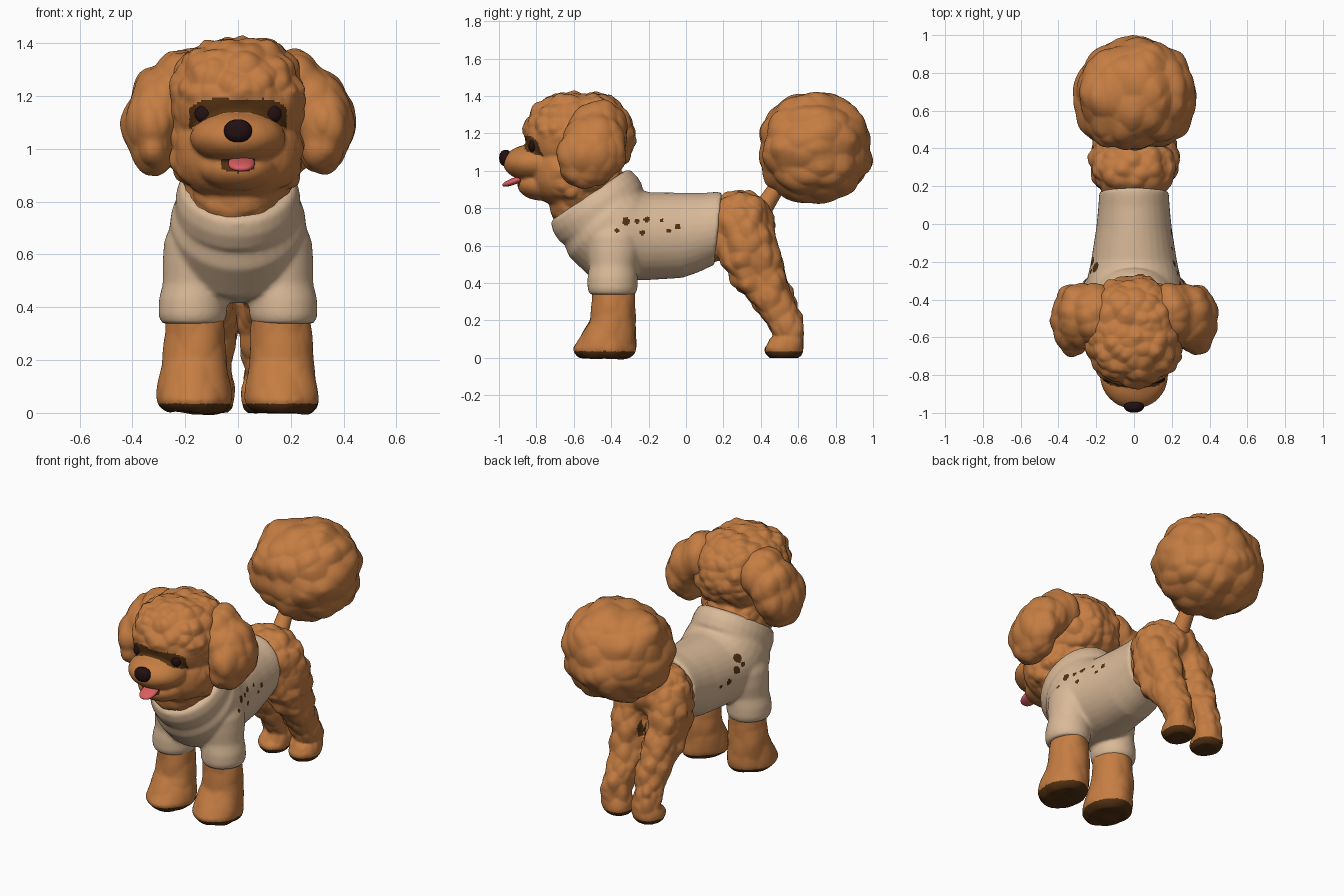
import bpy, bmesh, math
from mathutils import Vector, Matrix, noise
from mathutils.bvhtree import BVHTree

if "Cube" in bpy.data.objects:
    bpy.data.objects.remove(bpy.data.objects["Cube"])


def material(name, rgb):
    m = bpy.data.materials.new(name)
    m.diffuse_color = (*rgb, 1)
    m.use_nodes = True
    m.node_tree.nodes["Principled BSDF"].inputs["Base Color"].default_value = m.diffuse_color
    return m


FUR = material("apricot_fur", (0.56, 0.205, 0.055))
KNIT = material("cream_knit", (0.70, 0.49, 0.315))
DARK = material("dark_brown", (0.085, 0.03, 0.006))
BLACK = material("nose_black", (0.017, 0.005, 0.006))
PINK = material("tongue_pink", (0.70, 0.11, 0.12))


def blob(bm, center, radii, power=2.0, tilt=0.0):
    """Superellipsoid; a power above 2 makes it boxier."""
    made = bmesh.ops.create_uvsphere(bm, u_segments=40, v_segments=24, radius=1)
    rot = Matrix.Rotation(tilt, 3, 'X')
    for v in made["verts"]:
        n = sum(abs(c) ** power for c in v.co) ** (1 / power)
        v.co = rot @ Vector([c / n * r for c, r in zip(v.co, radii)]) + Vector(center)


def loft(bm, rings, side=1):
    """Closed tube of rings (x, y, z, radius x, radius v, tilt of v from +y in degrees)."""
    count, loops = 32, []
    for x, y, z, rx, rv, tilt in rings:
        t = math.radians(tilt)
        loop = []
        for i in range(count):
            a = 2 * math.pi * i / count
            v = rv * math.sin(a)
            loop.append(bm.verts.new((side * (x + rx * math.cos(a)), y + v * math.cos(t), z + v * math.sin(t))))
        loops.append(loop)
    for a, b in zip(loops, loops[1:]):
        for i in range(count):
            j = (i + 1) % count
            bm.faces.new((a[i], a[j], b[j], b[i]))
    bm.faces.new(loops[0])
    bm.faces.new(loops[-1])


def finish(name, bm, mats, voxel=0.0, smooth=6, fluff=None, paint=None):
    """Fuse the pieces, add curly relief, then colour faces by rule."""
    bmesh.ops.recalc_face_normals(bm, faces=bm.faces)
    mesh = bpy.data.meshes.new(name)
    bm.to_mesh(mesh)
    bm.free()
    ob = bpy.data.objects.new(name, mesh)
    bpy.context.collection.objects.link(ob)
    if voxel:
        r = ob.modifiers.new("fuse", 'REMESH')
        r.mode, r.voxel_size = 'VOXEL', voxel
        s = ob.modifiers.new("soften", 'SMOOTH')
        s.factor, s.iterations = 0.5, smooth
        dg = bpy.context.evaluated_depsgraph_get()
        mesh = bpy.data.meshes.new_from_object(ob.evaluated_get(dg))
        ob.modifiers.clear()
        ob.data = mesh
        mesh.name = name
    mesh.materials.clear()
    for m in mats:
        mesh.materials.append(m)
    bm = bmesh.new()
    bm.from_mesh(mesh)
    bm.normal_update()
    if fluff:
        shift = [v.normal * fluff(v.co) for v in bm.verts]
        for v, d in zip(bm.verts, shift):
            v.co += d
        bm.normal_update()
    for f in bm.faces:
        f.smooth = True
        f.material_index = paint(f.calc_center_median(), f.normal) if paint else 0
    bm.to_mesh(mesh)
    bm.free()
    return ob


def curls(amount, scale):
    """Rounded tufts with a little broad waviness."""
    def f(co):
        p = Vector((co.x * scale[0], co.y * scale[1], co.z * scale[2]))
        return amount * (0.55 - noise.voronoi(p)[0][0] + 0.6 * noise.noise(p * 0.7))
    return f


def clamp(v):
    return max(0.0, min(1.0, v))


def sole(c, n):
    return 1 if c.z < 0.012 or (c.z < 0.035 and n.z < -0.15) else 0


def hind_paint(c, n):
    under_tail = abs(c.x) < 0.022 and 0.47 < c.z < 0.57 and c.y > 0.42
    return 1 if under_tail else sole(c, n)


# Sweater: torso, rolled collar and sleeves
bm = bmesh.new()
loft(bm, [(0, 0.172, 0.69, 0.185, 0.196, 84), (0, 0.14, 0.685, 0.186, 0.204, 84),
          (0, 0.08, 0.67, 0.19, 0.212, 87),
          (0, -0.02, 0.655, 0.20, 0.228, 90), (0, -0.20, 0.65, 0.228, 0.235, 88),
          (0, -0.30, 0.655, 0.25, 0.25, 74),
          (0, -0.38, 0.675, 0.262, 0.275, 60), (0, -0.445, 0.735, 0.255, 0.265, 47),
          (0, -0.49, 0.82, 0.21, 0.235, 36)])
loft(bm, [(0, -0.44, 0.75, 0.225, 0.25, 35), (0, -0.452, 0.77, 0.238, 0.268, 35),
          (0, -0.485, 0.82, 0.236, 0.27, 34), (0, -0.51, 0.862, 0.22, 0.256, 34),
          (0, -0.517, 0.872, 0.20, 0.238, 34)])
for s in (1, -1):
    loft(bm, [(0.172, -0.393, 0.338, 0.117, 0.122, 0), (0.172, -0.393, 0.37, 0.130, 0.134, 0),
              (0.17, -0.393, 0.43, 0.130, 0.134, 0), (0.163, -0.39, 0.49, 0.122, 0.128, 0),
              (0.152, -0.385, 0.57, 0.134, 0.145, 0),
              (0.145, -0.385, 0.65, 0.135, 0.15, 0), (0.12, -0.38, 0.75, 0.12, 0.14, 0)], s)
RIGHT_SPOTS = [(-.37, .68, .012), (-.32, .73, .022), (-.26, .73, .013), (-.21, .74, .016),
               (-.235, .67, .015), (-.13, .735, .01), (-.09, .68, .011), (-.045, .70, .016)]
LEFT_SPOTS = [(-.23, .77, .026), (-.20, .71, .024), (-.25, .73, .014), (-.13, .66, .018), (-.06, .65, .011)]


def spots(c, n):
    marks = RIGHT_SPOTS if c.x > 0 else LEFT_SPOTS
    hit = abs(c.x) > 0.1 and any(math.hypot(c.y - y, c.z - z) < r for y, z, r in marks)
    return 1 if hit else 0


finish("sweater", bm, [KNIT, DARK], 0.009, 14, paint=spots)

# Front legs with rounded paws
for s, side in ((1, "right"), (-1, "left")):
    bm = bmesh.new()
    loft(bm, [(0.165, -0.387, 0.47, 0.10, 0.105, 0), (0.165, -0.387, 0.30, 0.114, 0.116, 0),
              (0.165, -0.395, 0.20, 0.120, 0.122, 0), (0.165, -0.422, 0.11, 0.132, 0.147, 0),
              (0.166, -0.438, 0.05, 0.138, 0.166, 0), (0.166, -0.438, 0.025, 0.132, 0.16, 0),
              (0.166, -0.438, 0.0, 0.105, 0.135, 0)], s)
    finish("front_leg_" + side, bm, [FUR, DARK], 0.01, 6, curls(0.014, (9, 9, 7)), sole)

# Hindquarters: rump and both hind legs
bm = bmesh.new()
blob(bm, (0, 0.29, 0.71), (0.205, 0.175, 0.175), 2.3)
loft(bm, [(0, 0.13, 0.69, 0.165, 0.17, 84), (0, 0.30, 0.69, 0.19, 0.185, 90)])
for s in (1, -1):
    loft(bm, [(0.10, 0.30, 0.80, 0.10, 0.12, 0), (0.116, 0.325, 0.65, 0.122, 0.16, 0),
              (0.114, 0.35, 0.50, 0.117, 0.168, 0), (0.109, 0.40, 0.40, 0.107, 0.145, 0),
              (0.105, 0.465, 0.30, 0.098, 0.122, 0), (0.104, 0.517, 0.20, 0.092, 0.10, 0),
              (0.104, 0.55, 0.115, 0.086, 0.077, 0), (0.104, 0.525, 0.05, 0.094, 0.105, 0),
              (0.104, 0.525, 0.022, 0.09, 0.10, 0), (0.104, 0.525, 0.0, 0.07, 0.08, 0)], s)
tufts = curls(0.028, (13, 13, 11))
finish("hindquarters", bm, [FUR, DARK], 0.0095, 5,
       lambda c: tufts(c) * (0.15 + 0.85 * clamp(c.z / 0.12)), hind_paint)

# Tail stem and its pompom
bm = bmesh.new()
loft(bm, [(0, 0.35, 0.75, 0.065, 0.065, -45), (0, 0.43, 0.825, 0.05, 0.05, -45),
          (0, 0.485, 0.91, 0.044, 0.044, -48), (0, 0.58, 1.02, 0.05, 0.05, -45)])
finish("tail", bm, [FUR])
bm = bmesh.new()
blob(bm, (0, 0.685, 1.118), (0.325, 0.30, 0.296), 2.1)
finish("tail_pompom", bm, [FUR], 0.012, 4, curls(0.036, (9, 6, 9)))

# Head: skull, cheeks, muzzle, jaw and neck
bm = bmesh.new()
blob(bm, (0, -0.57, 1.19), (0.258, 0.29, 0.228), 2.4)
blob(bm, (0, -0.61, 0.99), (0.25, 0.225, 0.19), 2.3)
blob(bm, (0, -0.80, 1.042), (0.18, 0.178, 0.103))
blob(bm, (0, -0.765, 0.925), (0.145, 0.137, 0.085))
loft(bm, [(0, -0.48, 0.80, 0.19, 0.215, 34), (0, -0.535, 0.885, 0.20, 0.222, 34),
          (0, -0.57, 1.0, 0.20, 0.20, 20)])
head_curls = curls(0.026, (14, 14, 14))


def head_fluff(c):
    furry = max(clamp((c.z - 1.17) / 0.05), clamp((c.y + 0.74) / 0.1))
    return head_curls(c) * (0.08 + 0.92 * furry)


def face_paint(c, n):
    x = abs(c.x)
    top = 1.19 - 5 * max(0, x - 0.1) ** 2
    if c.y < -0.70 and n.y < 0 and x < 0.185 and 1.14 - 2 * x * x < c.z < top:
        return 1
    if c.y < -0.8 and x < 0.065 and 0.91 + 4 * x * x < c.z < 0.962:
        return 1
    return 0


head = finish("head", bm, [FUR, DARK], 0.0085, 5, head_fluff, face_paint)

# Ears: drooping fluffy lobes merging into the skull
for s, side in ((1, "right"), (-1, "left")):
    bm = bmesh.new()
    blob(bm, (0.205 * s, -0.475, 1.225), (0.135, 0.165, 0.15))
    blob(bm, (0.285 * s, -0.485, 1.17), (0.125, 0.175, 0.145))
    blob(bm, (0.325 * s, -0.51, 1.09), (0.115, 0.195, 0.15))
    blob(bm, (0.318 * s, -0.53, 1.01), (0.092, 0.16, 0.105))
    finish("ear_" + side, bm, [FUR], 0.01, 14, curls(0.02, (12, 12, 6)))

# Eyes sit on the face surface
tree = BVHTree.FromPolygons([v.co.copy() for v in head.data.vertices],
                            [tuple(p.vertices) for p in head.data.polygons])


def surface_y(x, z, default):
    hit = tree.ray_cast(Vector((x, -2, z)), Vector((0, 1, 0)))[0]
    return hit.y if hit else default


for s, side in ((1, "right"), (-1, "left")):
    bm = bmesh.new()
    blob(bm, (0.129 * s, surface_y(0.129 * s, 1.132, -0.835) + 0.008, 1.132), (0.036, 0.02, 0.033))
    finish("eye_" + side, bm, [BLACK])

# Nose and tongue
bm = bmesh.new()
blob(bm, (0, -0.964, 1.068), (0.053, 0.035, 0.044), 2.2)
finish("nose", bm, [BLACK])
bm = bmesh.new()
blob(bm, (0.013, -0.917, 0.945), (0.05, 0.068, 0.018), 2.3, 0.35)
finish("tongue", bm, [PINK])
